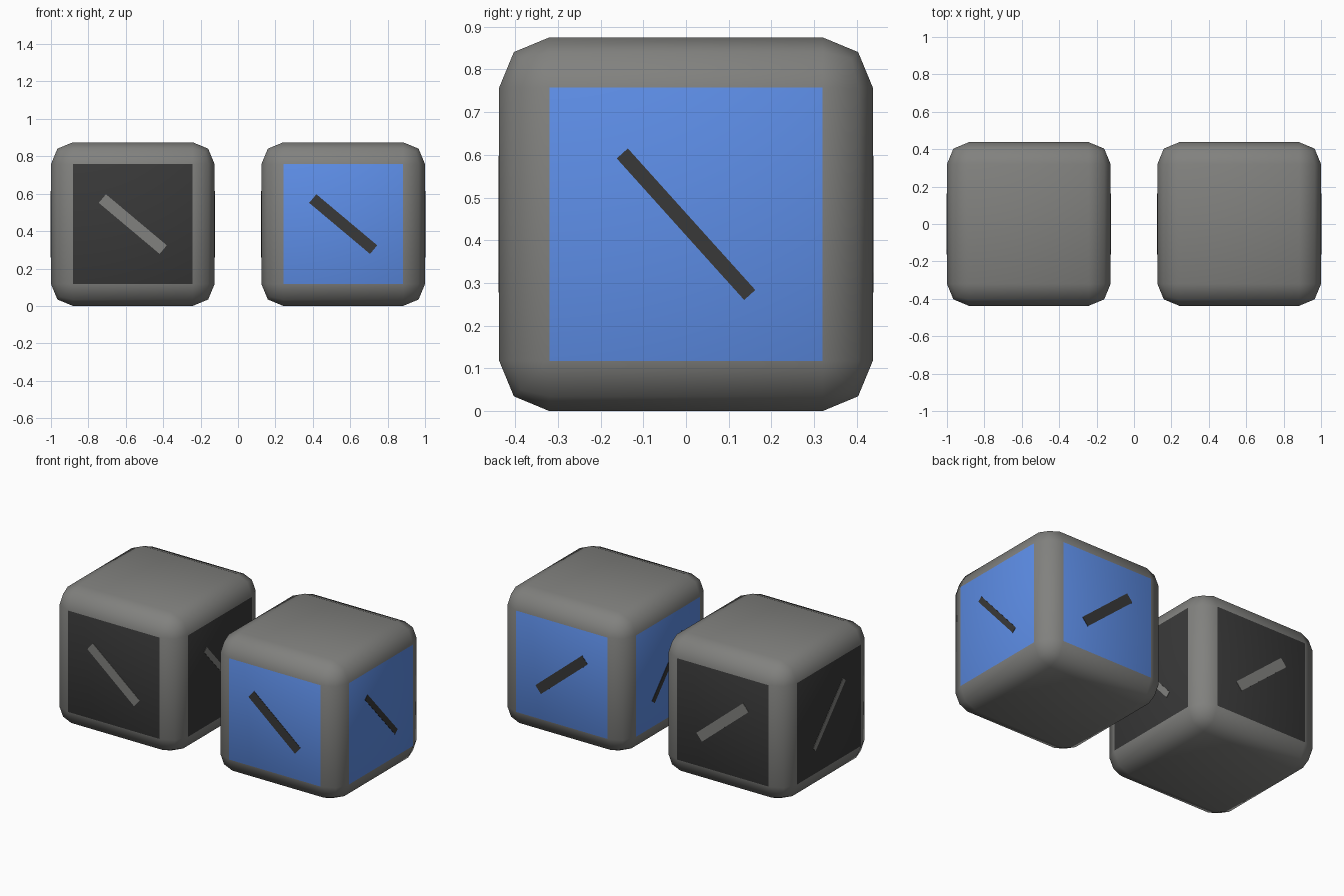
import bpy, bmesh
from math import radians
from mathutils import Matrix

if "Cube" in bpy.data.objects:
    bpy.data.objects.remove(bpy.data.objects["Cube"])

SIZE, BEVEL = 0.875, 0.1175
HALF = SIZE / 2


def material(name, rgb):
    m = bpy.data.materials.new(name)
    m.diffuse_color = (*rgb, 1)
    m.use_nodes = True
    m.node_tree.nodes["Principled BSDF"].inputs["Base Color"].default_value = m.diffuse_color
    return m


grey = material("grey", (0.22, 0.22, 0.21))
dark = material("dark", (0.04, 0.04, 0.04))
blue = material("blue", (0.11, 0.27, 0.8))


def finish(bm, name, mats, location):
    mesh = bpy.data.meshes.new(name)
    bm.to_mesh(mesh)
    bm.free()
    for m in mats:
        mesh.materials.append(m)
    ob = bpy.data.objects.new(name, mesh)
    ob.location = location
    bpy.context.collection.objects.link(ob)


# Rounded cube whose four flat sides are coloured panels
def rounded_cube(name, x, panel):
    bm = bmesh.new()
    bmesh.ops.create_cube(bm, size=SIZE)
    bmesh.ops.bevel(bm, geom=bm.edges[:], offset=BEVEL, segments=2,
                    profile=0.5, affect='EDGES')
    bm.normal_update()
    for f in bm.faces:
        f.smooth = True
        if max(abs(f.normal.x), abs(f.normal.y)) > 0.99:
            f.material_index = 1
    finish(bm, name, [grey, panel], (x, 0, HALF))


# Thin slanted bar lying on a side; the slant runs straight through the cube
def bar(name, x, mat, axis, side, length, width, angle):
    bm = bmesh.new()
    thick = 0.004
    bmesh.ops.create_cube(bm, size=1)
    bmesh.ops.transform(
        bm, verts=bm.verts,
        matrix=Matrix.Translation((0, side * HALF, 0))
        @ Matrix.Rotation(radians(angle), 4, 'Y')
        @ Matrix.Diagonal((length, thick, width, 1)))
    if axis == 'X':
        bmesh.ops.rotate(bm, verts=bm.verts,
                         matrix=Matrix.Rotation(radians(90), 3, 'Z'))
    finish(bm, name, [mat], (x, 0, HALF))


for label, x, panel, bar_mat in (("left", -0.5625, dark, grey),
                                 ("right", 0.5625, blue, dark)):
    rounded_cube(label + "_cube", x, panel)
    for side in (-1, 1):
        bar(f"{label}_cube_bar_y", x, bar_mat, 'Y', side, 0.425, 0.06, 40)
        bar(f"{label}_cube_bar_x", x, bar_mat, 'X', side, 0.446, 0.035, 48)
